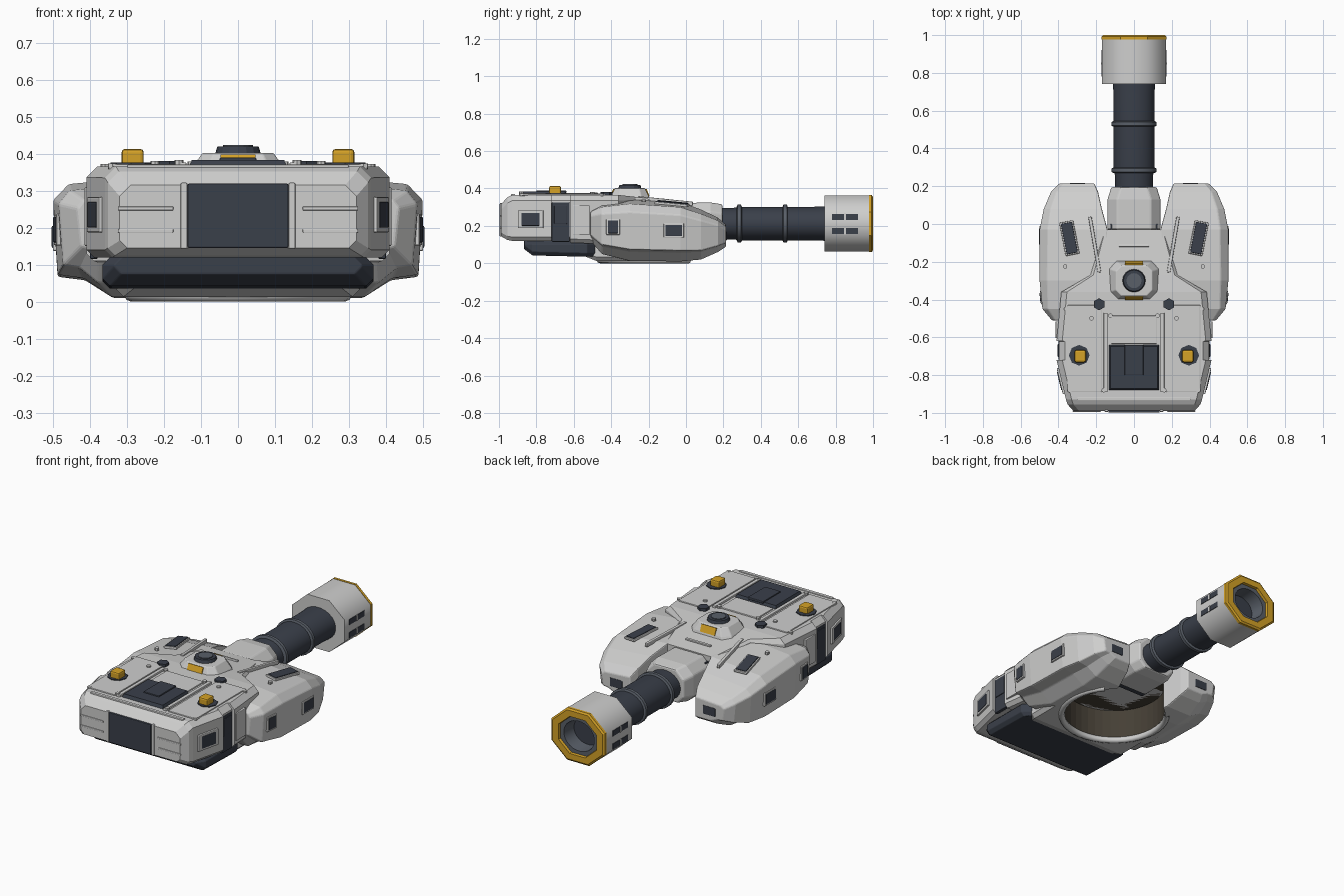
import bpy, bmesh, math
from mathutils import Vector

if "Cube" in bpy.data.objects:
    bpy.data.objects.remove(bpy.data.objects["Cube"])


def material(name, rgb):
    m = bpy.data.materials.new(name)
    m.diffuse_color = (*rgb, 1)
    m.use_nodes = True
    m.node_tree.nodes["Principled BSDF"].inputs["Base Color"].default_value = m.diffuse_color
    return m


GREY = material("light grey armour", (0.62, 0.62, 0.615))
DARK = material("dark slate", (0.042, 0.05, 0.068))
STEEL = material("steel grey", (0.10, 0.115, 0.14))
YELLOW = material("amber yellow", (0.66, 0.36, 0.02))
BROWN = material("dark brown", (0.06, 0.05, 0.036))


def finish(name, bm, mats, bevel=0, smooth=None):
    bmesh.ops.recalc_face_normals(bm, faces=bm.faces)
    me = bpy.data.meshes.new(name)
    bm.to_mesh(me)
    bm.free()
    for m in mats:
        me.materials.append(m)
    if smooth:
        me.shade_smooth()
        me.set_sharp_from_angle(angle=math.radians(smooth))
    ob = bpy.data.objects.new(name, me)
    bpy.context.collection.objects.link(ob)
    if bevel:
        b = ob.modifiers.new("bevel", 'BEVEL')
        b.width, b.segments, b.limit_method = bevel, 2, 'ANGLE'
        b.angle_limit = math.radians(25)
    return ob


def loft(name, rings, mats, bevel=0, smooth=None, caps=True):
    """Skin a list of equal-length closed rings and optionally cap both ends."""
    bm = bmesh.new()
    vs = [[bm.verts.new(p) for p in r] for r in rings]
    n = len(rings[0])
    for a, b in zip(vs, vs[1:]):
        for i in range(n):
            j = (i + 1) % n
            bm.faces.new((a[i], a[j], b[j], b[i]))
    if caps:
        bm.faces.new(vs[0])
        bm.faces.new(vs[-1])
    return finish(name, bm, mats, bevel, smooth)


def section(y, w, zb, zt, cb=0.02, ct=0.03):
    """Chamfered rectangular cross-section at station y."""
    half = [(w - cb, zb), (w, zb + cb), (w, zt - ct), (w - ct, zt)]
    pts = half + [(-x, z) for x, z in reversed(half)]
    return [Vector((x, y, z)) for x, z in pts]


def tube(name, rings, mat, n=24, smooth=40, z=0.212, caps=True):
    """Elliptical rings (y, rx, rz) along the gun axis."""
    k = 1 / math.cos(math.pi / n)
    ang = [(i + 0.5) * 2 * math.pi / n for i in range(n)]
    return loft(name, [[(rx * k * math.cos(a), y, z + rz * k * math.sin(a)) for a in ang]
                       for y, rx, rz in rings], [mat], 0, smooth, caps)


def box(name, loc, size, mat, rot=(0, 0, 0), bevel=0.004):
    bm = bmesh.new()
    bmesh.ops.create_cube(bm, size=1)
    bmesh.ops.scale(bm, vec=size, verts=bm.verts)
    ob = finish(name, bm, [mat], bevel)
    ob.location, ob.rotation_euler = loc, rot
    return ob


def disc(name, loc, r, h, mat, n=6, r2=None):
    bm = bmesh.new()
    bmesh.ops.create_cone(bm, cap_ends=True, segments=n, radius1=r, radius2=r2 or r, depth=h)
    ob = finish(name, bm, [mat])
    ob.location = loc
    return ob


def pair(fn, name, loc, *args, rot=(0, 0, 0), **kw):
    """Place a part on the right side and its mirror on the left."""
    for s, side in ((1, "right"), (-1, "left")):
        if fn is box:
            kw["rot"] = (rot[0], s * rot[1], s * rot[2])
        fn(f"{name}_{side}", (s * loc[0], loc[1], loc[2]), *args, **kw)


# hull with shallow slots in both flanks
hull = loft("turret_hull", [
    section(-0.99, 0.32, 0.145, 0.315), section(-0.955, 0.352, 0.125, 0.352),
    section(-0.93, 0.36, 0.12, 0.365), section(-0.72, 0.41, 0.12, 0.366),
    section(-0.719, 0.396, 0.12, 0.366), section(-0.621, 0.396, 0.12, 0.366),
    section(-0.62, 0.41, 0.11, 0.366), section(-0.36, 0.385, 0.10, 0.365),
    section(-0.27, 0.23, 0.10, 0.355, 0.02, 0.015),
    section(-0.03, 0.16, 0.10, 0.325, 0.02, 0.008)], [GREY, BROWN])
lower = loft("lower_hull", [
    section(-0.56, 0.29, 0.045, 0.2), section(-0.48, 0.33, 0.013, 0.2),
    section(-0.03, 0.33, 0.013, 0.2)], [GREY, BROWN])

# cheek armour: station, inner x, outer x, bottom, top
STATIONS = [(-0.51, 0.30, 0.435, 0.12, 0.29), (-0.45, 0.25, 0.485, 0.05, 0.325),
            (-0.30, 0.15, 0.50, 0.013, 0.348), (-0.03, 0.14, 0.50, 0.01, 0.328),
            (0.08, 0.17, 0.478, 0.02, 0.288), (0.17, 0.19, 0.44, 0.06, 0.245),
            (0.215, 0.21, 0.395, 0.09, 0.205)]
cheeks = []
for s, side in ((1, "right"), (-1, "left")):
    rings = []
    for y, xi, xo, zb, zt in STATIONS:
        h, w = zt - zb, xo - xi
        prof = [(xi, zb), (xo - 0.45 * w, zb), (xo - 0.24 * w, zb + 0.15 * h), (xo - 0.012, zb + 0.18 * h),
                (xo, zt - 0.22 * h), (xo - 0.12 * w, zt - 0.09 * h), (xi, zt)]
        rings.append([(s * x, y, z) for x, z in prof])
    cheeks.append(loft(f"cheek_{side}", rings, [GREY, BROWN], 0.006))

# open turret ring in the underside
bm = bmesh.new()
bmesh.ops.create_cone(bm, cap_ends=True, segments=40, radius1=0.28, radius2=0.28, depth=0.32)
for f in bm.faces:
    f.material_index = 1
cutter = finish("ring_cutter", bm, [GREY, BROWN])
cutter.location = (0, -0.17, 0.04)
cutter.hide_render = True
cutter.hide_viewport = True
for ob in [hull, lower] + cheeks:
    m = ob.modifiers.new("ring opening", 'BOOLEAN')
    m.operation, m.solver, m.object = 'DIFFERENCE', 'EXACT', cutter
cu = bpy.data.curves.new("ring_lip", 'CURVE')
cu.dimensions, cu.bevel_depth, cu.bevel_resolution = '3D', 0.018, 2
sp = cu.splines.new('POLY')
sp.points.add(30)
for i, p in enumerate(sp.points):
    a = math.radians(-220 + 260 * i / 30)
    p.co = (0.29 * math.cos(a), -0.17 + 0.29 * math.sin(a), 0.018, 1)
cu.materials.append(GREY)
bpy.context.collection.objects.link(bpy.data.objects.new("ring_lip", cu))

# dark belly under the rear
loft("belly", [section(-0.865, 0.335, 0.075, 0.13), section(-0.82, 0.367, 0.042, 0.13),
               section(-0.53, 0.367, 0.035, 0.13), section(-0.47, 0.31, 0.035, 0.13)], [DARK], 0.012)

# gun: collar, barrel, rings, octagonal muzzle
box("mantlet_recess", (0, -0.04, 0.215), (0.25, 0.08, 0.16), DARK)
loft("gun_collar", [section(-0.03, 0.14, 0.115, 0.322, 0.04, 0.05),
                    section(0.13, 0.14, 0.115, 0.325, 0.04, 0.05),
                    section(0.195, 0.12, 0.125, 0.315, 0.04, 0.05)], [GREY], 0.008)
tube("barrel", [(0.1, 0.1, 0.084), (0.25, 0.1, 0.084), (0.3, 0.108, 0.09),
                (0.68, 0.108, 0.09), (0.75, 0.112, 0.092)], DARK)
for i, y in enumerate((0.285, 0.53)):
    tube(f"barrel_ring_{i}", [(y - 0.014, 0.11, 0.09), (y - 0.009, 0.12, 0.101),
                              (y + 0.009, 0.12, 0.101), (y + 0.014, 0.11, 0.09)], STEEL)
tube("muzzle_block", [(0.74, 0.11, 0.09), (0.74, 0.17, 0.15), (0.98, 0.17, 0.15),
                      (0.98, 0.12, 0.106), (0.87, 0.12, 0.106)], GREY, 8, 50)
tube("muzzle_rim", [(0.978, 0.118, 0.104), (0.978, 0.172, 0.152), (0.993, 0.172, 0.152),
                    (1.0, 0.162, 0.142), (1.0, 0.122, 0.108), (0.978, 0.118, 0.104)],
     YELLOW, 8, None, caps=False)
tube("bore_liner", [(0.88, 0.126, 0.112), (0.985, 0.126, 0.112), (0.985, 0.098, 0.086),
                    (0.90, 0.09, 0.08)], STEEL)
tube("bore", [(0.885, 0.088, 0.078), (0.905, 0.088, 0.078)], DARK)
for z in (0.248, 0.172):
    pair(box, "muzzle_slot", (0.168, 0.85, z), (0.01, 0.14, 0.032), DARK, bevel=0)
    pair(box, "muzzle_slot_bar", (0.17, 0.85, z), (0.012, 0.012, 0.034), GREY, bevel=0)

# cupola with hatch and amber plates
rings = []
for z, w, d, c in ((0.33, 0.14, 0.108, 0.04), (0.36, 0.126, 0.1, 0.04), (0.402, 0.096, 0.08, 0.03)):
    half = [(w, -d + c), (w, d - c), (w - c, d)]
    pts = [(w - c, -d)] + half + [(-w + c, d), (-w, d - c), (-w, -d + c), (-w + c, -d)]
    rings.append([(x, y - 0.3, z) for x, y in pts])
loft("cupola", rings, [GREY], 0.004)
disc("hatch", (0, -0.3, 0.409), 0.062, 0.02, DARK, 16, 0.056)
disc("hatch_lid", (0, -0.3, 0.42), 0.04, 0.008, STEEL, 16)
for s, side in ((1, "front"), (-1, "back")):
    box(f"amber_plate_{side}", (0, -0.3 - s * 0.093, 0.377), (0.095, 0.042, 0.009), YELLOW,
        (s * 1.2, 0, 0), 0)
box("deck_handle", (0, -0.115, 0.338), (0.16, 0.014, 0.014), GREY, (-0.14, 0, 0))

# rear deck: engine grille, frame rails and raised panels
loft("deck_grille", [[(s * w, -0.76 + t * d, z) for s, t in ((1, 1), (-1, 1), (-1, -1), (1, -1))]
                     for z, w, d in ((0.36, 0.135, 0.122), (0.383, 0.125, 0.112))], [DARK])
box("grille_cover", (0, -0.72, 0.383), (0.1, 0.16, 0.014), DARK)
box("deck_plate", (0, -0.56, 0.367), (0.24, 0.15, 0.012), GREY)
pair(box, "deck_rail", (0.15, -0.68, 0.367), (0.022, 0.42, 0.02), GREY)
pair(box, "deck_panel", (0.262, -0.66, 0.366), (0.18, 0.46, 0.012), GREY)
box("rear_lip", (0, -0.925, 0.364), (0.6, 0.02, 0.014), GREY)
pair(disc, "beacon_base", (0.29, -0.695, 0.37), 0.055, 0.014, DARK, n=8)
pair(box, "beacon", (0.285, -0.70, 0.39), (0.06, 0.064, 0.046), YELLOW, bevel=0.009)
pair(disc, "deck_bolt_large", (0.185, -0.425, 0.37), 0.032, 0.022, DARK)
for i, (x, y, z) in enumerate(((0.125, -0.485, 0.372), (0.36, -0.45, 0.365), (0.34, -0.88, 0.366),
                               (0.225, -0.5, 0.373), (0.16, -0.88, 0.376), (0.365, -0.225, 0.334))):
    pair(disc, f"bolt_{i}", (x, y, z), 0.012, 0.014, GREY, n=8)
pair(box, "cheek_rib", (0.208, -0.11, 0.333), (0.018, 0.3, 0.022), GREY, rot=(-0.1, 0, -0.17))

# cheek vents: top, flank and nose
pair(box, "top_vent_frame", (0.342, -0.075, 0.317), (0.075, 0.18, 0.014), GREY, rot=(-0.09, 0.07, -0.2))
pair(box, "top_vent", (0.342, -0.075, 0.321), (0.06, 0.165, 0.016), DARK, rot=(-0.09, 0.07, -0.2))
for n, y, z, w, h in (("front", -0.065, 0.175, 0.09, 0.06), ("rear", -0.39, 0.195, 0.055, 0.07)):
    x, r = (0.494, 0) if n == "front" else (0.488, -0.1)
    pair(box, f"flank_frame_{n}", (x, y, z), (0.014, w + 0.018, h + 0.016), GREY, rot=(0, 0, r))
    pair(box, f"flank_vent_{n}", (x + 0.003, y, z), (0.014, w, h), DARK, rot=(0, 0, r))
pair(box, "nose_vent", (0.3, 0.212, 0.145), (0.08, 0.012, 0.05), DARK)

# hull flanks and rear face
pair(box, "flank_slot", (0.39, -0.67, 0.22), (0.02, 0.096, 0.21), DARK)
pair(box, "slot_cover", (0.398, -0.67, 0.26), (0.012, 0.07, 0.1), DARK)
pair(box, "corner_frame", (0.386, -0.83, 0.235), (0.016, 0.14, 0.095), GREY, rot=(0, 0, -0.234))
pair(box, "corner_vent", (0.39, -0.83, 0.235), (0.014, 0.10, 0.07), DARK, rot=(0, 0, -0.234))
pair(box, "flank_plate", (0.405, -0.56, 0.23), (0.02, 0.09, 0.16), GREY)
box("rear_panel", (0, -0.987, 0.232), (0.272, 0.022, 0.174), DARK)
pair(box, "rear_panel_frame", (0.146, -0.985, 0.232), (0.018, 0.02, 0.18), GREY)
for z in (0.252, 0.192):
    pair(box, "rear_strip", (0.25, -0.99, z), (0.15, 0.008, 0.01), GREY, bevel=0.002)
